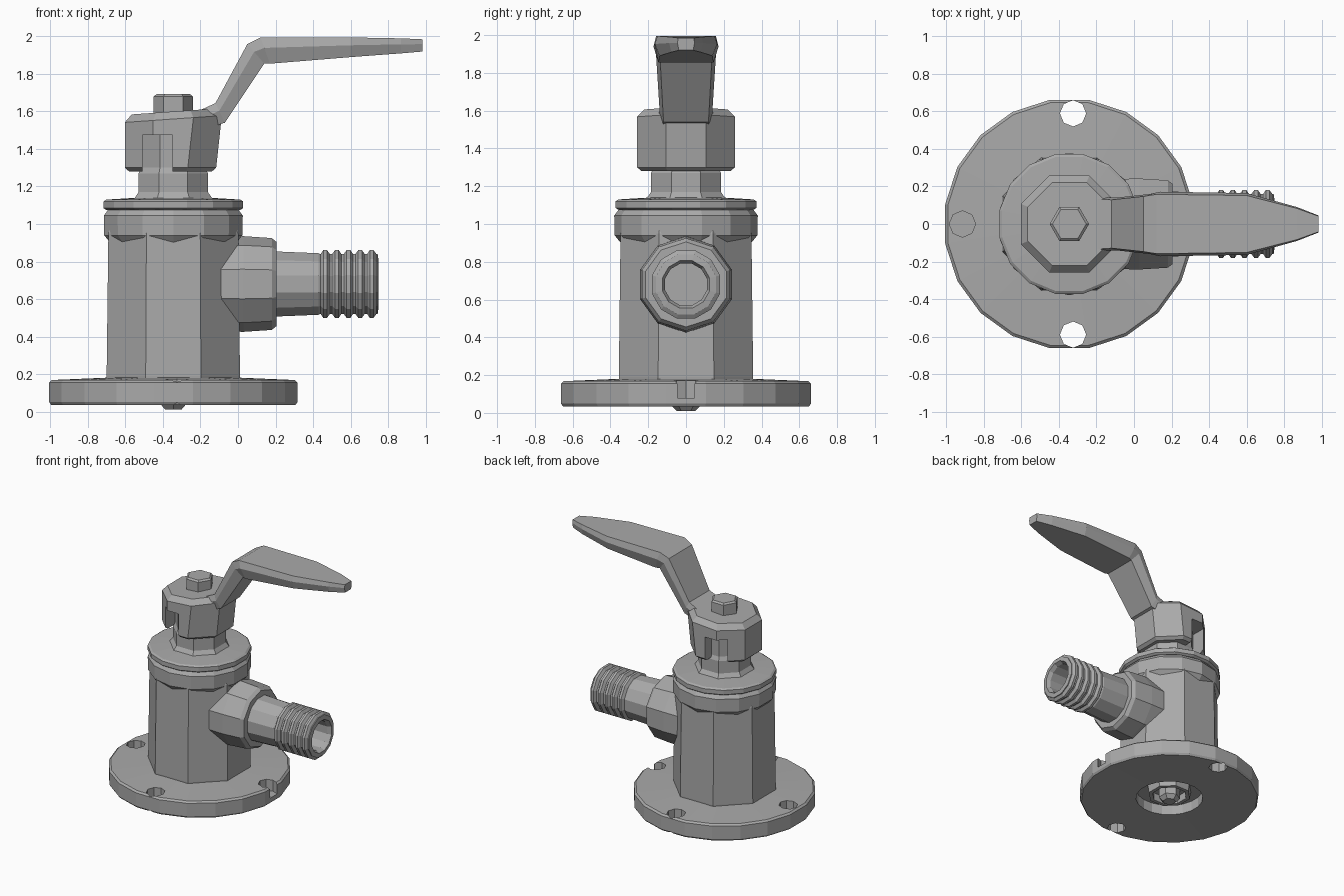
import bpy, bmesh, math
from mathutils import Matrix, Vector

if "Cube" in bpy.data.objects:
    bpy.data.objects.remove(bpy.data.objects["Cube"], do_unlink=True)

AXIS = -0.345      # x of the upright axis
SPOUT_Z = 0.68     # height of the side outlet

metal = bpy.data.materials.new("plain grey metal")
metal.use_nodes = True
GREY = (0.4, 0.4, 0.4, 1)
metal.diffuse_color = GREY
metal.node_tree.nodes["Principled BSDF"].inputs["Base Color"].default_value = GREY


def finish(name, bm):
    bmesh.ops.recalc_face_normals(bm, faces=bm.faces)
    mesh = bpy.data.meshes.new(name)
    bm.to_mesh(mesh)
    bm.free()
    mesh.materials.append(metal)
    obj = bpy.data.objects.new(name, mesh)
    bpy.context.scene.collection.objects.link(obj)
    return obj


def loft(name, rings, cap=True, closed=False):
    """Bridge rings of points in order."""
    bm = bmesh.new()
    rows = [[bm.verts.new(p) for p in ring] for ring in rings]
    n = len(rows[0])
    for a, b in zip(rows, rows[1:] + (rows[:1] if closed else [])):
        for i in range(n):
            j = (i + 1) % n
            bm.faces.new((a[i], a[j], b[j], b[i]))
    if cap and not closed:
        bm.faces.new(rows[0])
        bm.faces.new(rows[-1])
    return finish(name, bm)


def turn(name, profile, sides, twist=0.5, closed=False, sideways=False):
    """Lathe (radius, distance) pairs about the upright or the outlet axis."""
    rings = []
    for r, d in profile:
        ring = []
        for i in range(sides):
            a = math.tau * (i + twist) / sides
            u, v = r * math.cos(a), r * math.sin(a)
            ring.append((d, u, SPOUT_Z + v) if sideways else (AXIS + u, v, d))
        rings.append(ring)
    return loft(name, rings, closed=closed)


def box(name, lo, hi):
    bm = bmesh.new()
    lo, hi = Vector(lo), Vector(hi)
    size = Matrix.Diagonal((*(hi - lo), 1))
    bmesh.ops.create_cube(bm, size=1, matrix=Matrix.Translation((lo + hi) / 2) @ size)
    return finish(name, bm)


def cut(target, cutter):
    mod = target.modifiers.new("cut", "BOOLEAN")
    mod.operation = "DIFFERENCE"
    mod.solver = "EXACT"
    mod.object = cutter
    cutter.hide_render = True
    cutter.hide_viewport = True
    cutter.display_type = "WIRE"


# Base flange, open underneath, with bolt holes
flange = turn("base_flange", [(0.25, 0.04), (0.66, 0.035), (0.67, 0.05), (0.67, 0.155),
                              (0.655, 0.168), (0.25, 0.185)], 20, closed=True)
for i in range(4):
    a = i * math.pi / 2
    through = i % 2 == 1
    bm = bmesh.new()
    place = Matrix.Translation((AXIS + 0.59 * math.cos(a) + 0.02, 0.59 * math.sin(a), 0.15))
    bmesh.ops.create_cone(bm, cap_ends=True, segments=8, radius1=0.07, radius2=0.07,
                          depth=0.4 if through else 0.14, matrix=place)
    cut(flange, finish("bolt_hole_cutter_%d" % (i + 1), bm))

# Upright body, collar and cap plate
turn("valve_body", [(0.38, 0.12), (0.385, 0.19), (0.375, 0.95), (0.36, 1.0)], 8)
turn("collar", [(0.345, 0.9), (0.378, 0.94), (0.38, 1.045), (0.365, 1.065),
                (0.35, 1.085)], 14)
turn("cap_plate", [(0.365, 1.075), (0.38, 1.085), (0.38, 1.12), (0.365, 1.13),
                   (0.2, 1.14)], 16)

# Drain plug beneath the base
turn("drain_ring", [(0.13, 0.13), (0.17, 0.13), (0.16, 0.06), (0.13, 0.06)], 8, closed=True)
turn("drain_plug", [(0.08, 0.13), (0.08, 0.04), (0.05, 0.01)], 6)

# Stem
turn("stem", [(0.23, 1.13), (0.2, 1.17), (0.2, 1.27), (0.185, 1.3), (0.185, 1.5)], 8)

# Lever hub with a slot, its top sloping up toward the arm
hub = turn("lever_hub", [(0.255, 1.28), (0.28, 1.3), (0.28, 1.56), (0.24, 1.6)], 8)
for v in hub.data.vertices:
    if v.co.z > 1.5:
        v.co.z += 0.07 * (v.co.x - AXIS)
    elif v.co.x > AXIS:
        v.co.x -= 0.03
cut(hub, box("slot_cutter", (-0.51, -0.4, 1.2), (-0.35, 0.4, 1.475)))

# Bolt holding the lever
turn("lever_bolt", [(0.105, 1.55), (0.105, 1.68), (0.09, 1.692)], 6, twist=0)

# Lever arm: (top x, top z, bottom x, bottom z, half width)
stations = [(-0.26, 1.58, -0.2, 1.5, 0.15), (-0.12, 1.645, -0.07, 1.54, 0.14),
            (0.05, 1.96, 0.14, 1.855, 0.16), (0.12, 1.995, 0.17, 1.855, 0.172),
            (0.6, 1.995, 0.6, 1.89, 0.165), (0.87, 1.99, 0.87, 1.91, 0.09),
            (0.985, 1.985, 0.985, 1.92, 0.045)]
rings = []
for tx, tz, bx, bz, w in stations:
    mx, mz = tx * 0.6 + bx * 0.4, tz * 0.6 + bz * 0.4
    rings.append([(tx, -w * 0.92, tz), (tx, w * 0.92, tz), (mx, w, mz),
                  (bx, w * 0.85, bz), (bx, -w * 0.85, bz), (mx, -w, mz)])
loft("lever_arm", rings)

# Outlet boss and hollow threaded pipe
turn("outlet_boss", [(0.25, -0.2), (0.255, 0.03), (0.245, 0.18), (0.225, 0.205)],
     10, sideways=True)
profile = [(0.12, 0.25), (0.18, 0.19), (0.17, 0.43)]
for i in range(5):
    x = 0.44 + i * 0.062
    profile += [(0.165, x), (0.187, x + 0.015), (0.187, x + 0.035), (0.165, x + 0.05)]
profile += [(0.165, 0.745), (0.13, 0.75), (0.115, 0.72)]
turn("threaded_outlet", profile, 12, closed=True, sideways=True)
# Pipe floor deep inside the bore
turn("bore_floor", [(0.13, 0.24), (0.13, 0.3)], 12, sideways=True)
